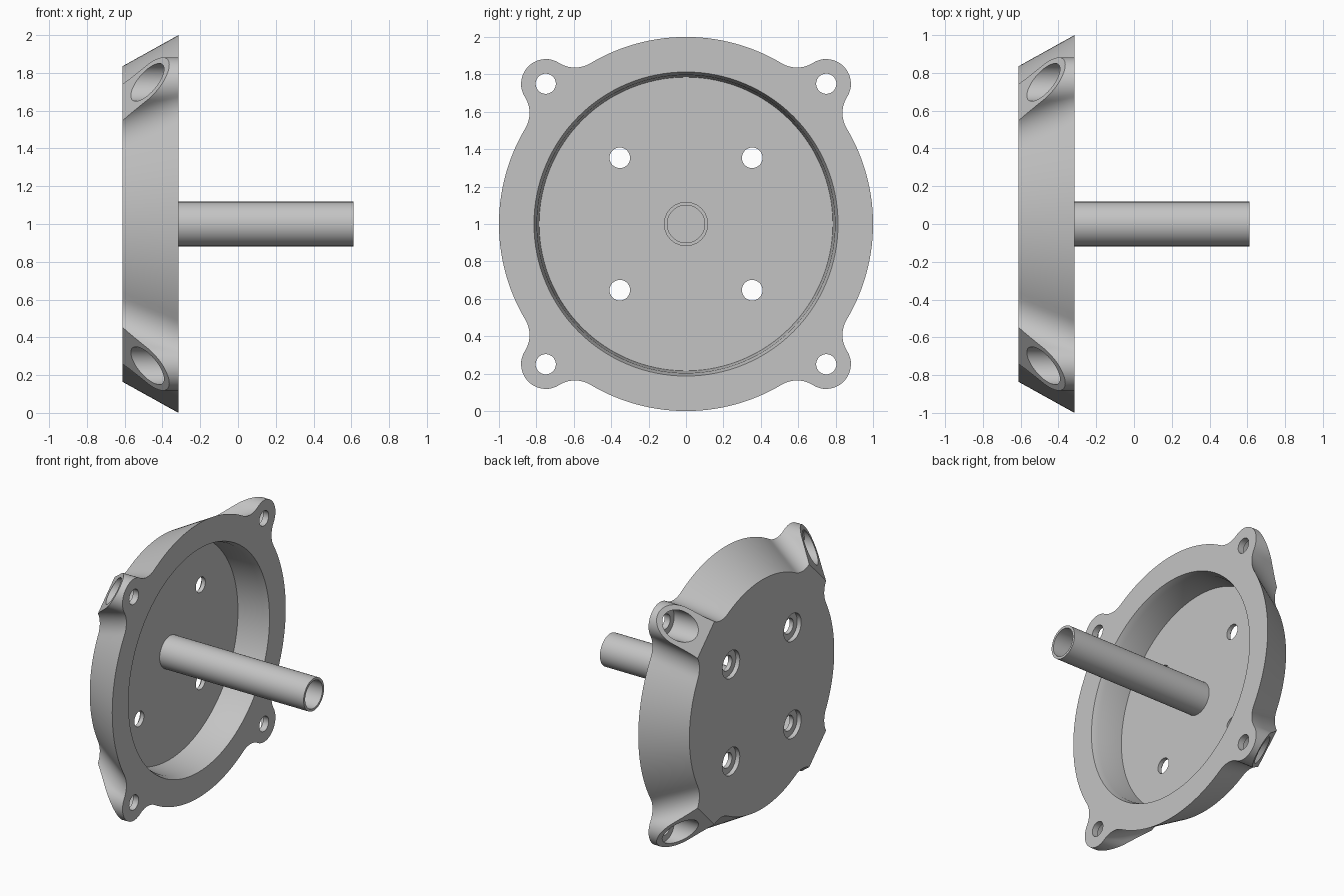
import bpy, bmesh
from math import sin, cos, pi, atan2, sqrt, radians
from mathutils import Vector

if "Cube" in bpy.data.objects:
    bpy.data.objects.remove(bpy.data.objects["Cube"])

BACK, FRONT, FLOOR = -0.612, -0.315, -0.55
LOBE_U, LOBE_R, FILLET = 1.06, 0.132, 0.16    # ear distance, ear radius, blend radius
CORNERS = [(a, b) for a in (-1, 1) for b in (-1, 1)]

grey = bpy.data.materials.new("light_grey_metal")
grey.use_nodes = True
colour = (0.55, 0.55, 0.55, 1)
grey.diffuse_color = colour
grey.node_tree.nodes["Principled BSDF"].inputs["Base Color"].default_value = colour


def finish(name, bm):
    bmesh.ops.recalc_face_normals(bm, faces=bm.faces[:])
    mesh = bpy.data.meshes.new(name)
    bm.to_mesh(mesh)
    bm.free()
    mesh.materials.append(grey)
    obj = bpy.data.objects.new(name, mesh)
    bpy.context.collection.objects.link(obj)
    return obj


def skin(bm, rings):
    """Join rings of points into a closed solid with capped ends."""
    rings = [[bm.verts.new(p) for p in ring] for ring in rings]
    n = len(rings[0])
    for a, b in zip(rings, rings[1:]):
        for i in range(n):
            j = (i + 1) % n
            bm.faces.new((a[i], a[j], b[j], b[i]))
    bm.faces.new(rings[0])
    bm.faces.new(rings[-1])


def lathe(bm, profile, y=0.0, z=1.0, n=48):
    """Turn (x, radius) pairs about an axis along x."""
    skin(bm, [[(x, y + r * cos(2 * pi * i / n), z + r * sin(2 * pi * i / n))
               for i in range(n)] for x, r in profile])


def arc(cu, cv, r, a0, a1, n):
    return [(cu + r * cos(a0 + (a1 - a0) * i / n), cv + r * sin(a0 + (a1 - a0) * i / n))
            for i in range(n + 1)]


def quarter(R):
    """Outline of one ear blended into a disc of radius R, ear along +u."""
    fv = LOBE_R + FILLET
    fu = sqrt((R + FILLET) ** 2 - fv ** 2)
    if fu > LOBE_U:    # blend touches the round tip instead of the straight side
        fu = ((R + FILLET) ** 2 + LOBE_U ** 2 - fv ** 2) / (2 * LOBE_U)
        fv = sqrt((R + FILLET) ** 2 - fu ** 2)
    foot = atan2(fv, fu)
    touch = atan2(fv, fu - LOBE_U) if fu > LOBE_U else pi / 2
    tip = arc(LOBE_U, 0, LOBE_R, 0, touch, 12)
    blend = arc(fu, fv, FILLET, touch - pi, foot - pi, 10)
    rim = arc(0, 0, R, foot, pi / 4, 14)
    half = tip + blend[(1 if fu > LOBE_U else 0):] + rim[1:]
    if fu > LOBE_U:
        half.insert(13, ((tip[-1][0] + blend[1][0]) / 2, (tip[-1][1] + blend[1][1]) / 2))
    lower = [(u, -v) for u, v in reversed(half[1:-1])]
    return lower + half


def section(x):
    R = 0.835 + (1.0 - 0.835) * (x - BACK) / (FRONT - BACK)
    pts = []
    for k in range(4):
        a = pi / 4 + k * pi / 2
        pts += [(x, u * cos(a) - v * sin(a), 1 + u * sin(a) + v * cos(a))
                for u, v in quarter(R)]
    return pts


# Tapered housing with four ears
bm = bmesh.new()
steps = 12
skin(bm, [section(BACK + (FRONT - BACK) * i / steps) for i in range(steps + 1)])
bmesh.ops.recalc_face_normals(bm, faces=bm.faces[:])

# Slanted flat on the back of each ear
for a, b in CORNERS:
    out = Vector((0, a, b)).normalized()
    cut = bmesh.ops.bisect_plane(
        bm, geom=bm.verts[:] + bm.edges[:] + bm.faces[:], dist=1e-5,
        plane_co=Vector((BACK, 0, 1)) + out * 0.91,
        plane_no=(Vector((-1, 0, 0)) + out * 0.88).normalized(), clear_outer=True)
    edges = [e for e in cut["geom_cut"] if isinstance(e, bmesh.types.BMEdge) and e.is_boundary]
    bmesh.ops.edgeloop_fill(bm, edges=edges)
housing = finish("housing", bm)

# Front pocket cutter
bm = bmesh.new()
lathe(bm, [(FLOOR, 0.785), (-0.36, 0.797), (FRONT, 0.813), (-0.2, 0.813)], n=128)
pocket = finish("pocket_cutter", bm)

# Stepped bolt hole cutters, in the ears and in the back plate
bm = bmesh.new()
for a, b in CORNERS:
    lathe(bm, [(-0.8, 0.1), (-0.36, 0.1), (-0.36, 0.054), (-0.2, 0.054)], a * 0.75, 1 + b * 0.75)
    lathe(bm, [(-0.8, 0.1), (-0.58, 0.1), (-0.58, 0.055), (-0.4, 0.055)], a * 0.354, 1 + b * 0.354)
holes = finish("hole_cutter", bm)

bpy.context.view_layer.objects.active = housing
for cutter in (pocket, holes):
    cutter.hide_render = True
    mod = housing.modifiers.new(cutter.name, "BOOLEAN")
    mod.operation = "DIFFERENCE"
    mod.solver = "EXACT"
    mod.object = cutter
    bpy.ops.object.modifier_apply(modifier=mod.name)
    bpy.data.objects.remove(cutter)

# Hollow central shaft, closed at the back plate
bm = bmesh.new()
lathe(bm, [(FLOOR - 0.01, 0.118), (0.612, 0.118), (0.612, 0.1), (FLOOR + 0.01, 0.1)], n=64)
shaft = finish("hollow_shaft", bm)

for obj in (housing, shaft):
    bpy.ops.object.select_all(action="DESELECT")
    obj.select_set(True)
    bpy.context.view_layer.objects.active = obj
    bpy.ops.object.shade_smooth_by_angle(angle=radians(25))
